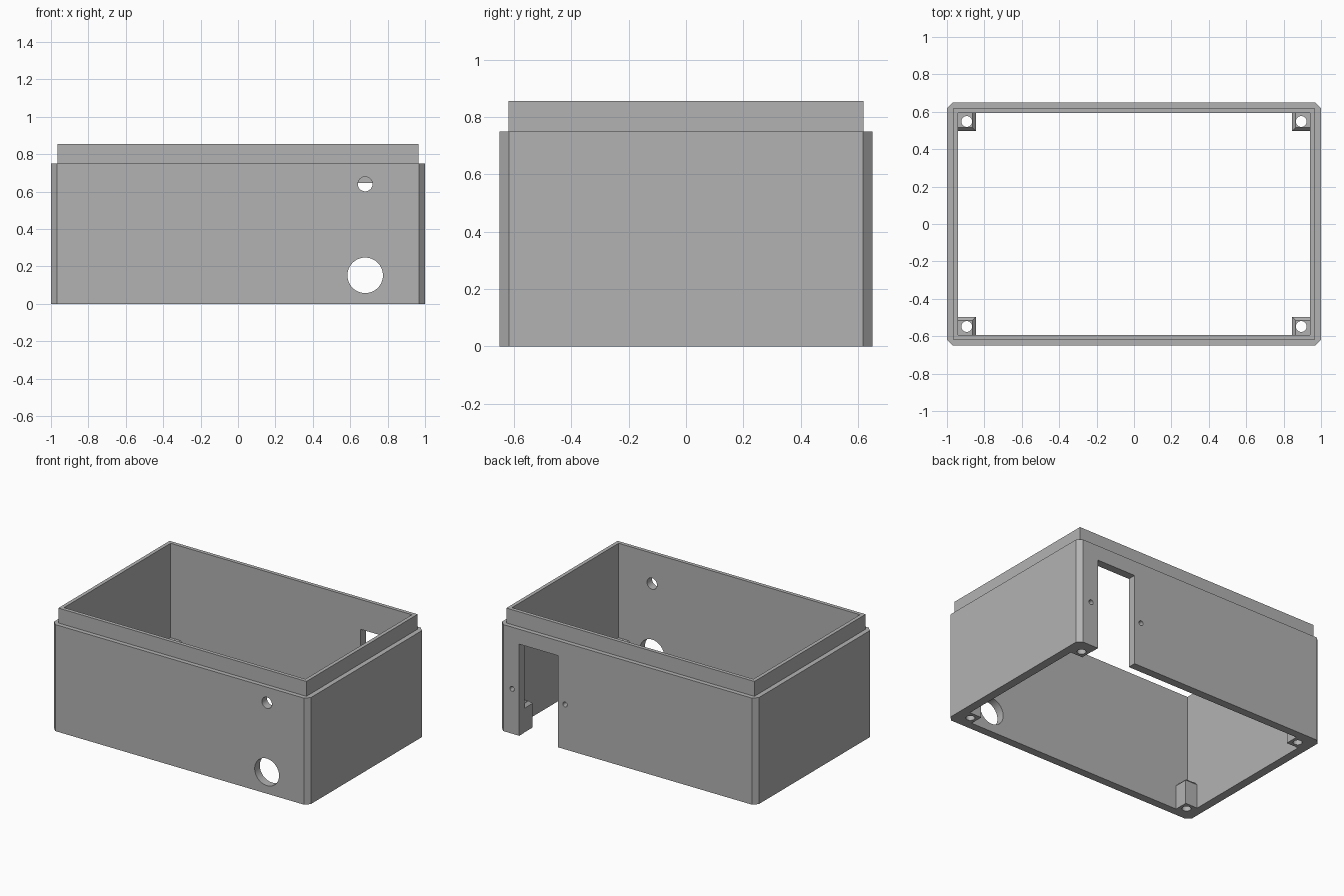
import bpy, bmesh, math
from mathutils import Matrix

if "Cube" in bpy.data.objects:
    bpy.data.objects.remove(bpy.data.objects["Cube"])

grey = bpy.data.materials.new("grey plastic")
grey.diffuse_color = (0.45, 0.45, 0.45, 1)
grey.use_nodes = True
grey.node_tree.nodes["Principled BSDF"].inputs["Base Color"].default_value = grey.diffuse_color


def make_object(name, bm):
    bmesh.ops.recalc_face_normals(bm, faces=bm.faces)
    mesh = bpy.data.meshes.new(name)
    bm.to_mesh(mesh)
    bm.free()
    mesh.materials.append(grey)
    obj = bpy.data.objects.new(name, mesh)
    bpy.context.collection.objects.link(obj)
    return obj


def rect(x, y, chamfer=0.0):
    """Rectangle outline of half sizes x, y, with optional cut corners."""
    if not chamfer:
        return [(x, y), (-x, y), (-x, -y), (x, -y)]
    c = chamfer
    return [(x, y - c), (x - c, y), (c - x, y), (-x, y - c),
            (-x, c - y), (c - x, -y), (x - c, -y), (x, c - y)]


def prism(bm, outline, z0, z1, top=None):
    """Closed prism; a different top outline gives sloped sides."""
    low = [bm.verts.new((x, y, z0)) for x, y in outline]
    high = [bm.verts.new((x, y, z1)) for x, y in (top or outline)]
    bm.faces.new(low[::-1])
    bm.faces.new(high)
    for i in range(len(low)):
        j = (i + 1) % len(low)
        bm.faces.new((low[i], low[j], high[j], high[i]))


def box(bm, x0, x1, y0, y1, z0, z1):
    prism(bm, [(x0, y0), (x1, y0), (x1, y1), (x0, y1)], z0, z1)


def cylinder(bm, centre, radius, depth, along_y=False):
    m = Matrix.Translation(centre)
    if along_y:
        m = m @ Matrix.Rotation(math.pi / 2, 4, 'X')
    bmesh.ops.create_cone(bm, cap_ends=True, segments=48, radius1=radius,
                          radius2=radius, depth=depth, matrix=m)


def boolean(target, tool, operation):
    mod = target.modifiers.new(tool.name, 'BOOLEAN')
    mod.object = tool
    mod.operation = operation
    mod.solver = 'EXACT'
    tool.hide_render = True
    tool.hide_viewport = True


# Enclosure wall with cut corners
bm = bmesh.new()
prism(bm, rect(1.0, 0.65, 0.032), 0, 0.75)
enclosure = make_object("enclosure_shell", bm)

# Raised lip that takes the lid
bm = bmesh.new()
prism(bm, rect(0.966, 0.619), 0.3, 0.855)
boolean(enclosure, make_object("lip_block", bm), 'UNION')

# Open interior, through top and bottom
bm = bmesh.new()
prism(bm, rect(0.94, 0.593), -0.1, 1.0)
boolean(enclosure, make_object("interior_cutter", bm), 'DIFFERENCE')

# Four corner posts with sloped upper edges
corners = [(sx, sy) for sx in (-1, 1) for sy in (-1, 1)]
bm = bmesh.new()
for sx, sy in corners:
    def square(inset):
        xi, yi, xo, yo = 0.846 + inset, 0.498 + inset, 0.955, 0.608
        return [(sx * a, sy * b) for a, b in ((xi, yi), (xo, yi), (xo, yo), (xi, yo))]
    prism(bm, square(0), 0, 0.17)
    top = bm.verts[:][-4:]
    cap = [f for f in bm.faces if all(v in top for v in f.verts)]
    bmesh.ops.delete(bm, geom=cap, context='FACES_ONLY')
    high = [bm.verts.new((x, y, 0.19)) for x, y in square(0.018)[:1]]
    # upper ring: only the two inward sides slope
    xi, yi = 0.864, 0.516
    ring = high + [bm.verts.new((sx * a, sy * b, 0.19))
                   for a, b in ((0.955, yi), (0.955, 0.608), (xi, 0.608))]
    for i in range(4):
        j = (i + 1) % 4
        bm.faces.new((top[i], top[j], ring[j], ring[i]))
    bm.faces.new(ring)
boolean(enclosure, make_object("corner_posts", bm), 'UNION')

# Screw holes down the posts
bm = bmesh.new()
for sx, sy in corners:
    cylinder(bm, (sx * 0.894, sy * 0.548, 0.1), 0.029, 0.4)
# Front cable hole and indicator hole
cylinder(bm, (0.68, -0.62, 0.152), 0.095, 0.2, True)
cylinder(bm, (0.68, -0.62, 0.64), 0.039, 0.2, True)
# Small screw holes beside the rear opening
for x in (0.487, 0.9):
    cylinder(bm, (x, 0.64, 0.316), 0.017, 0.07, True)
# Rear opening, open at the bottom
box(bm, 0.54, 0.844, 0.57, 0.8, -0.1, 0.645)
boolean(enclosure, make_object("opening_cutter", bm), 'DIFFERENCE')

# Keep the flat walls crisp and the round holes smooth
bpy.context.view_layer.objects.active = enclosure
enclosure.select_set(True)
for mod in list(enclosure.modifiers):
    bpy.ops.object.modifier_apply(modifier=mod.name)
bpy.ops.object.shade_smooth_by_angle(angle=math.radians(25))
